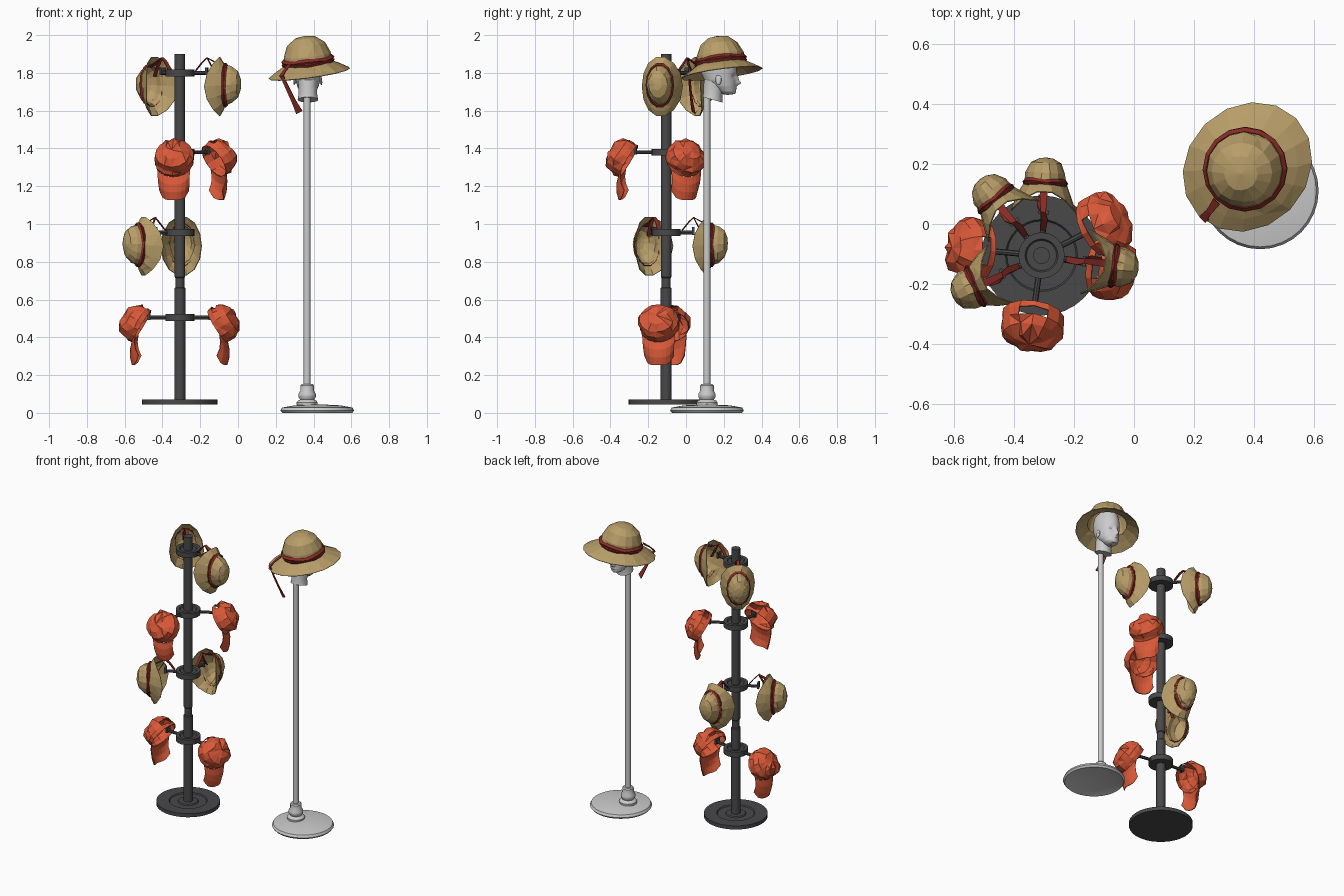
import bpy, bmesh, math, random
from mathutils import Matrix, Vector

if "Cube" in bpy.data.objects:
    bpy.data.objects.remove(bpy.data.objects["Cube"])

random.seed(4)
RACK = Vector((-0.308, -0.105, 0))
POLE = Vector((0.366, 0.111, 0))


def material(name, rgb):
    m = bpy.data.materials.new(name)
    m.diffuse_color = (*rgb, 1)
    m.use_nodes = True
    m.node_tree.nodes["Principled BSDF"].inputs["Base Color"].default_value = m.diffuse_color
    return m


STRAW = material("straw", (0.48, 0.34, 0.14))
RED = material("ribbon_red", (0.24, 0.025, 0.018))
ORANGE = material("cap_orange", (0.70, 0.10, 0.04))
DARK = material("dark_metal", (0.065, 0.065, 0.068))


def build(name, verts, faces, mat=None, M=Matrix(), thick=0, smooth=False, tri=False):
    bm = bmesh.new()
    vs = [bm.verts.new(M @ Vector(v)) for v in verts]
    for f in faces:
        bm.faces.new([vs[i] for i in f])
    bmesh.ops.remove_doubles(bm, verts=bm.verts, dist=1e-5)
    bmesh.ops.recalc_face_normals(bm, faces=bm.faces)
    if tri:
        bmesh.ops.triangulate(bm, faces=bm.faces)
    me = bpy.data.meshes.new(name)
    bm.to_mesh(me)
    bm.free()
    ob = bpy.data.objects.new(name, me)
    bpy.context.collection.objects.link(ob)
    if mat:
        me.materials.append(mat)
    if thick:
        s = ob.modifiers.new("thickness", 'SOLIDIFY')
        s.thickness, s.offset = thick, 0
    if smooth:
        bpy.ops.object.select_all(action='DESELECT')
        ob.select_set(True)
        bpy.context.view_layer.objects.active = ob
        bpy.ops.object.shade_smooth_by_angle(angle=math.radians(35))
    return ob


def loft(name, rings, mat=None, skip=(), **kw):
    n = len(rings[0])
    verts = [p for r in rings for p in r]
    faces = [(i * n + k, i * n + (k + 1) % n, (i + 1) * n + (k + 1) % n, (i + 1) * n + k)
             for i in range(len(rings) - 1) for k in range(n) if (i, k) not in skip]
    return build(name, verts, faces, mat, **kw)


def circle(rx, ry, z, cx=0, cy=0, n=32):
    return [(cx + rx * math.cos(2 * math.pi * k / n), cy + ry * math.sin(2 * math.pi * k / n), z)
            for k in range(n)]


def lathe(name, profile, loc, mat=None, n=32):
    return loft(name, [circle(r, r, z, n=n) for r, z in profile], mat,
                M=Matrix.Translation(loc), smooth=True)


def ribbon(name, pts, widths, side, M):
    side = Vector(side).normalized()
    verts = []
    for p, w in zip(pts, widths):
        verts += [Vector(p) - side * w / 2, Vector(p) + side * w / 2]
    build(name, verts, [(2 * i, 2 * i + 1, 2 * i + 3, 2 * i + 2) for i in range(len(pts) - 1)],
          RED, M=M, thick=0.004)


def straw_hat(name, rings, band, M, n=14):
    # ring: rx, ry, z, cy, saddle (drop of the two sides)
    pts = []
    for i, (rx, ry, z, cy, sad) in enumerate(rings):
        ring = []
        for x, y, zz in circle(rx, ry, z, 0, cy, n):
            c = x / rx if rx else 0
            j = random.uniform(-1, 1) * 0.003 if 0 < i < len(rings) - 1 else 0
            ring.append((x + j, y + j, zz - sad * c * c))
        pts.append(ring)
    loft(name, pts, STRAW, M=M, thick=0.004, tri=True)
    # two overlapping twisted band loops
    rx, ry, z, cy, w = band
    for s in (0, 1):
        loops = []
        for dz, g in ((-w / 2, 1.07), (0, 1.13), (w / 2, 1.03)):
            loops.append([(x, y, zz + 0.3 * w * math.sin(2 * math.pi * k / n * 2 + s * math.pi))
                          for k, (x, y, zz) in enumerate(circle(rx * g, ry * g, z + dz, 0, cy, n))])
        loft(name + "_band", loops, RED, M=M, thick=0.003, tri=True)


def peg_frame(angle, z):
    # x sideways, y up, z outwards from the rack pole
    a = math.radians(angle)
    c, s = math.cos(a), math.sin(a)
    return Matrix(((-s, 0, c, RACK.x), (c, 0, s, RACK.y), (0, 1, 0, z), (0, 0, 0, 1)))


def peg(name, M, length):
    loft(name, [circle(r, r, z, n=8) for r, z in
                ((0, 0.05), (0.01, 0.05), (0.01, length), (0, length))], DARK, M=M)
    tip = [(x, y, z) for z in (length - 0.012, length) for x, y in
           ((-0.018, -0.012), (0.018, -0.012), (0.018, 0.028), (-0.018, 0.028))]
    build(name + "_hook", tip, [(0, 1, 2, 3), (4, 5, 6, 7), (0, 1, 5, 4), (1, 2, 6, 5),
                                (2, 3, 7, 6), (3, 0, 4, 7)], DARK, M=M)


def hanging_hat(angle, z):
    M = peg_frame(angle, z)
    peg("hat_peg", M, 0.15)
    straw_hat("hanging_hat",
              [(0.108, 0.158, 0.215, -0.072, 0.07), (0.088, 0.132, 0.23, -0.07, 0.03),
               (0.066, 0.105, 0.242, -0.065, 0), (0.064, 0.098, 0.275, -0.063, 0),
               (0.048, 0.07, 0.308, -0.06, 0), (0.022, 0.032, 0.322, -0.058, 0),
               (0, 0, 0.325, -0.058, 0)], (0.066, 0.105, 0.243, -0.065, 0.018), M)
    ribbon("hanging_ribbon", [(0, 0.03, 0.255), (0.004, 0.05, 0.20), (0.002, 0.08, 0.145),
                              (-0.004, 0.055, 0.12), (0, 0.012, 0.085)],
           [0.022, 0.026, 0.018, 0.022, 0.02], (1, 0, 0.15), M)
    ribbon("hanging_ribbon_tail", [(0.004, 0.08, 0.145), (0.014, 0.04, 0.165), (0.01, -0.02, 0.20)],
           [0.016, 0.02, 0.022], (1, 0.2, 0), M)


def cap(angle, z):
    M = peg_frame(angle, z)
    peg("cap_peg", M, 0.17)
    C = Vector((0, -0.047, 0.202))
    front, up = Vector((0, -0.857, 0.515)), Vector((0, 0.515, 0.857))
    rings, n = [], 14
    for g, h in ((0.98, 0), (1, 0.2), (0.99, 0.45), (0.85, 0.72), (0.5, 0.94), (0, 1)):
        ring = []
        for k in range(n):
            a = 2 * math.pi * (k + 0.5) / n
            j = random.uniform(-1, 1) * 0.007 if 0 < h < 1 else 0
            ring.append(C + Vector((1, 0, 0)) * (0.105 * g + j) * math.cos(a)
                        + front * (0.098 * g + j) * math.sin(a) + up * (0.112 * h + j))
        rings.append(ring)
    # crown, with the gap above the rear strap
    loft("cap_crown", rings, ORANGE, skip={(1, 9), (1, 10)}, M=M, thick=0.004, tri=True)
    # visor
    U, V, verts = 9, 4, []
    for v in range(V):
        t = v / (V - 1)
        for i in range(U):
            u = 2 * i / (U - 1) - 1
            a = math.radians(58) * u
            root = C + Vector((0.103 * math.sin(a), 0, 0)) + front * 0.098 * math.cos(a)
            tip = Vector((0.078 * u, -0.252 + 0.05 * abs(u) ** 5, 0.252 - 0.04 * u * u))
            p = root.lerp(tip, t)
            p.z += 0.012 * math.sin(math.pi * t)
            verts.append(p)
    build("cap_visor", verts, [(v * U + i, v * U + i + 1, (v + 1) * U + i + 1, (v + 1) * U + i)
                               for v in range(V - 1) for i in range(U - 1)],
          ORANGE, M=M, thick=0.005)


# Rack: base, pole and hubs
lathe("rack_base", [(0, 0.045), (0.2, 0.045), (0.2, 0.07), (0.12, 0.07), (0.115, 0.063),
                    (0.065, 0.063), (0.06, 0.07), (0, 0.07)], RACK, DARK)
lathe("rack_pole", [(0, 0.06), (0.029, 0.06), (0.029, 0.66), (0.024, 0.665), (0.024, 0.715),
                    (0.028, 0.72), (0.028, 1.9), (0, 1.9)], RACK, DARK, 20)
for hz in (0.505, 0.955, 1.38, 1.8):
    lathe("rack_hub", [(0.02, hz - 0.018), (0.077, hz - 0.018), (0.077, hz + 0.018),
                       (0.055, hz + 0.018), (0.05, hz + 0.01), (0.02, hz + 0.01)], RACK, DARK, 24)

for angle, hz in ((-8, 1.8), (129, 1.8), (87, 0.955), (205, 0.955)):
    hanging_hat(angle, hz)
for angle, hz in ((27, 1.38), (262, 1.38), (-10, 0.505), (175, 0.505)):
    cap(angle, hz)

# Display stand: domed base set off-centre, turned collar, pole
lathe("stand_base", [(0, 0.018), (0.14, 0.012), (0.185, 0.0), (0.195, 0.012), (0.187, 0.028),
                     (0.12, 0.04), (0, 0.046)], Vector((0.42, 0.111, 0)))
lathe("stand_collar", [(0, 0.035), (0.054, 0.035), (0.056, 0.055), (0.048, 0.066), (0.037, 0.07),
                       (0.046, 0.085), (0.046, 0.1), (0.036, 0.118), (0.036, 0.145),
                       (0.03, 0.152), (0, 0.152)], POLE, n=24)
lathe("stand_pole", [(0, 0.1), (0.018, 0.1), (0.018, 1.68), (0, 1.68)], POLE, n=16)

# Mannequin neck, cut on a slant
neck = []
for z, cy, rx, ry in ((1.658, 0.14, 0, 0), (1.658, 0.14, 0.054, 0.052), (1.69, 0.142, 0.049, 0.05),
                      (1.73, 0.147, 0.05, 0.055), (1.79, 0.16, 0.055, 0.06)):
    neck.append([(x, y, zz - (y - cy) * 0.28 * (z < 1.68)) for x, y, zz in circle(rx, ry, z, 0.37, cy, 28)])
loft("mannequin_neck", neck, smooth=True)

# Mannequin head: z, back y, front y, half width
HEAD = [(1.684, 0.215, 0.225, 0.004), (1.688, 0.19, 0.255, 0.026), (1.70, 0.175, 0.262, 0.042),
        (1.73, 0.135, 0.264, 0.057), (1.76, 0.098, 0.265, 0.065), (1.80, 0.08, 0.268, 0.07),
        (1.85, 0.072, 0.268, 0.073), (1.90, 0.085, 0.255, 0.066), (1.935, 0.12, 0.225, 0.04),
        (1.945, 0.17, 0.175, 0.004)]
rings = []
for (z0, b0, f0, r0), (z1, b1, f1, r1) in zip(HEAD, HEAD[1:]):
    for s in range(5):
        t = s / 5
        z, b, f, r = (p + (q - p) * t for p, q in ((z0, z1), (b0, b1), (f0, f1), (r0, r1)))
        ring = []
        for x, y, _ in circle(r, (f - b) / 2, z, 0, (f + b) / 2, 48):
            if y > (f + b) / 2:
                g = lambda cx, cz, w, h: math.exp(-((abs(x) - cx) / w) ** 2 - ((z - cz) / h) ** 2)
                y += 0.026 * g(0, 1.747, 0.011, 0.013) + 0.012 * g(0, 1.772, 0.009, 0.018)
                y += 0.006 * g(0, 1.718, 0.02, 0.007) + 0.004 * g(0, 1.695, 0.02, 0.008)
                y -= 0.012 * g(0.028, 1.782, 0.015, 0.011)
            ring.append((x, y, z))
        rings.append(ring)
loft("mannequin_head", rings, smooth=True, M=Matrix.Translation((0.37, 0, 0)))
for sx in (-1, 1):
    ear = [circle(0.016 * math.sin(a), 0.03 * math.sin(a), -0.008 * math.cos(a), n=16)
           for a in [math.pi * i / 6 for i in range(7)]]
    loft("mannequin_ear", ear, smooth=True, M=Matrix.Translation((0.37 + sx * 0.067, 0.172, 1.765))
         @ Matrix.Rotation(math.radians(sx * 80), 4, 'Y') @ Matrix.Rotation(math.pi / 2, 4, 'Z')
         @ Matrix.Rotation(math.pi / 2, 4, 'Z') @ Matrix.Rotation(math.pi / 2, 4, 'Z'))

# Large tilted hat on the head
tilt = Vector((0, 0, 1)).rotation_difference(Vector((-0.118, -0.113, 1))).to_matrix().to_4x4()
HM = Matrix.Translation((0.378, 0.19, 1.797)) @ tilt @ Matrix.Rotation(math.radians(45), 4, 'Z')
straw_hat("display_hat", [(0.232, 0.2, 0.0, 0, 0), (0.18, 0.165, 0.028, 0, 0),
                          (0.13, 0.127, 0.052, 0, 0), (0.124, 0.122, 0.10, 0, 0),
                          (0.1, 0.1, 0.156, 0, 0), (0.055, 0.055, 0.19, 0, 0), (0, 0, 0.2, 0, 0)],
          (0.125, 0.123, 0.068, 0, 0.026), HM, 16)

# Knot and trailing ribbon
ribbon("display_ribbon_knot", [(0.275, 0.075, 1.845), (0.25, 0.04, 1.815), (0.228, 0.015, 1.782)],
       [0.03, 0.02, 0.03], (1, -1, 0), Matrix())
ribbon("display_ribbon_tail", [(0.232, 0.018, 1.785), (0.262, 0.022, 1.72), (0.295, 0.03, 1.65),
                               (0.325, 0.04, 1.59)], [0.02, 0.022, 0.026, 0.04],
       (1, -0.6, 0.5), Matrix())
